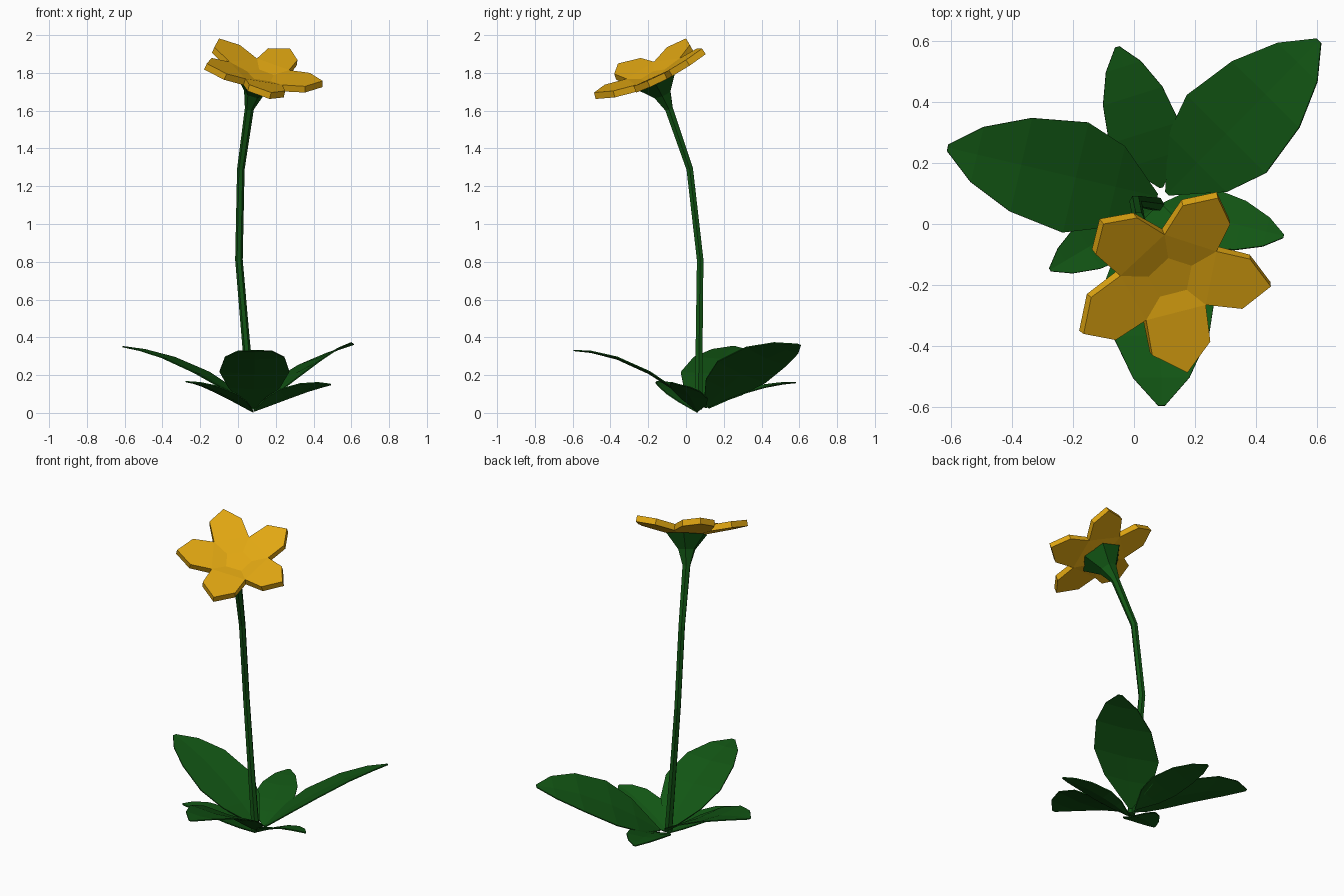
import bpy, bmesh, math
from mathutils import Vector

if "Cube" in bpy.data.objects:
    bpy.data.objects.remove(bpy.data.objects["Cube"])


def material(name, rgb):
    m = bpy.data.materials.new(name)
    m.diffuse_color = (*rgb, 1)
    m.use_nodes = True
    m.node_tree.nodes["Principled BSDF"].inputs["Base Color"].default_value = m.diffuse_color
    return m


GREEN = material("leaf green", (0.006, 0.092, 0.007))
YELLOW = material("petal yellow", (0.75, 0.385, 0.006))


def make(name, verts, faces, mat, thickness=0, offset=0):
    mesh = bpy.data.meshes.new(name)
    mesh.from_pydata([tuple(v) for v in verts], [], faces)
    ob = bpy.data.objects.new(name, mesh)
    bpy.context.collection.objects.link(ob)
    mesh.materials.append(mat)
    if thickness:
        mod = ob.modifiers.new("thickness", 'SOLIDIFY')
        mod.thickness = thickness
        mod.offset = offset
    else:
        bm = bmesh.new()
        bm.from_mesh(mesh)
        bmesh.ops.recalc_face_normals(bm, faces=bm.faces)
        bm.to_mesh(mesh)
        bm.free()
    return ob


# Flower: petals lie on a shallow tilted cup
CX, CY = 0.122, -0.175
NORMAL = Vector((0.26, -0.46, 1)).normalized()


def cup(x, y):
    r = math.hypot(x - CX, y - CY)
    rise = min(max((r - 0.07) / 0.26, 0), 1.1)
    return Vector((x, y, 1.787 - 0.26 * (x - CX) + 0.46 * (y - CY) + 0.07 * rise))


notches = [(0.27, -0.09), (0.10, -0.035), (-0.045, -0.17), (0.04, -0.315), (0.235, -0.265)]
# outer corners of the petal that follows each notch, counter-clockwise
tips = [[(0.315, 0.00), (0.275, 0.085), (0.16, 0.06)],
        [(0.01, 0.02), (-0.10, 0.00), (-0.125, -0.10)],
        [(-0.14, -0.24), (-0.165, -0.36), (-0.06, -0.38)],
        [(0.06, -0.43), (0.175, -0.487), (0.25, -0.385)],
        [(0.355, -0.278), (0.448, -0.205), (0.38, -0.115)]]
verts, faces = [], []
for (nx, ny), corners in zip(notches, tips):
    inner = (CX + (nx - CX) * 0.45, CY + (ny - CY) * 0.45)
    verts += [cup(*p) for p in [inner, (nx, ny)] + corners]
for i in range(5):
    a, b = i * 5, (i + 1) % 5 * 5
    faces.append((a, a + 1, b + 1, b))
    faces.append((a + 1, a + 2, a + 3, a + 4, b + 1))
faces.append((0, 5, 10, 15, 20))
make("petals", verts, faces, YELLOW, 0.036, -1)

# Stem flaring into the calyx under the petals
SIDES = 6
path = [((0.075, 0.065, 0.02), 0.024), ((0.04, 0.07, 0.40), 0.021),
        ((0.005, 0.075, 0.81), 0.02), ((0.015, 0.02, 1.29), 0.02),
        ((0.06, -0.09, 1.61), 0.024), ((0.082, -0.125, 1.69), 0.052),
        ((0.107, -0.158, 1.768), 0.125)]
pts = [Vector(p) for p, r in path]
verts, faces = [], []
for i, (p, r) in enumerate(path):
    t = (pts[min(i + 1, len(pts) - 1)] - pts[max(i - 1, 0)]).normalized()
    if i == len(pts) - 1:
        t = NORMAL
    u = Vector((0, 1, 0)).cross(t).normalized()
    v = t.cross(u)
    for k in range(SIDES):
        a = 2 * math.pi * k / SIDES
        verts.append(pts[i] + r * (u * math.cos(a) + v * math.sin(a)))
for i in range(len(pts) - 1):
    for k in range(SIDES):
        a, b = i * SIDES + k, i * SIDES + (k + 1) % SIDES
        faces.append((a, b, b + SIDES, a + SIDES))
faces.append(tuple(range(SIDES)))
faces.append(tuple(range(len(verts) - SIDES, len(verts))))
make("stem_and_calyx", verts, faces, GREEN)

# Leaves: arched blades tapering to both ends
PROFILE = [(0, 0.05), (0.2, 0.74), (0.39, 1), (0.65, 0.85), (0.86, 0.5), (1, 0.06)]


def leaf(name, base, tip, half_width, bow, roll=0):
    base, tip = Vector(base), Vector(tip)
    d = tip - base
    flat = Vector((-d.y, d.x, 0)).normalized()
    roll = math.radians(roll)
    side = flat * math.cos(roll) + Vector((0, 0, math.sin(roll)))
    verts, faces = [], []
    for t, w in PROFILE:
        mid = base + d * t + Vector((0, 0, 4 * bow * t * (1 - t)))
        edge = Vector((0, 0, 0.012 * w))
        verts += [mid + side * half_width * w + edge, mid,
                  mid - side * half_width * w + edge]
    for i in range(len(PROFILE) - 1):
        for k in (0, 1):
            a = i * 3 + k
            faces.append((a, a + 3, a + 4, a + 1))
    make(name, verts, faces, GREEN, 0.006)


leaf("large_leaf_left", (0.075, 0.09, 0.03), (-0.61, 0.25, 0.35), 0.185, 0.05)
leaf("large_leaf_back_right", (0.11, 0.10, 0.03), (0.605, 0.60, 0.36), 0.19, 0.05, -17)
leaf("large_leaf_front", (0.085, 0.06, 0.02), (0.09, -0.595, 0.33), 0.185, 0.07)
leaf("small_leaf_back", (0.09, 0.12, 0.025), (-0.055, 0.58, 0.16), 0.12, 0.025)
leaf("small_leaf_right", (0.085, 0.06, 0.01), (0.49, -0.04, 0.15), 0.1, 0.025, -14)
leaf("small_leaf_left", (0.08, 0.06, 0.005), (-0.275, -0.15, 0.165), 0.095, 0.025)
